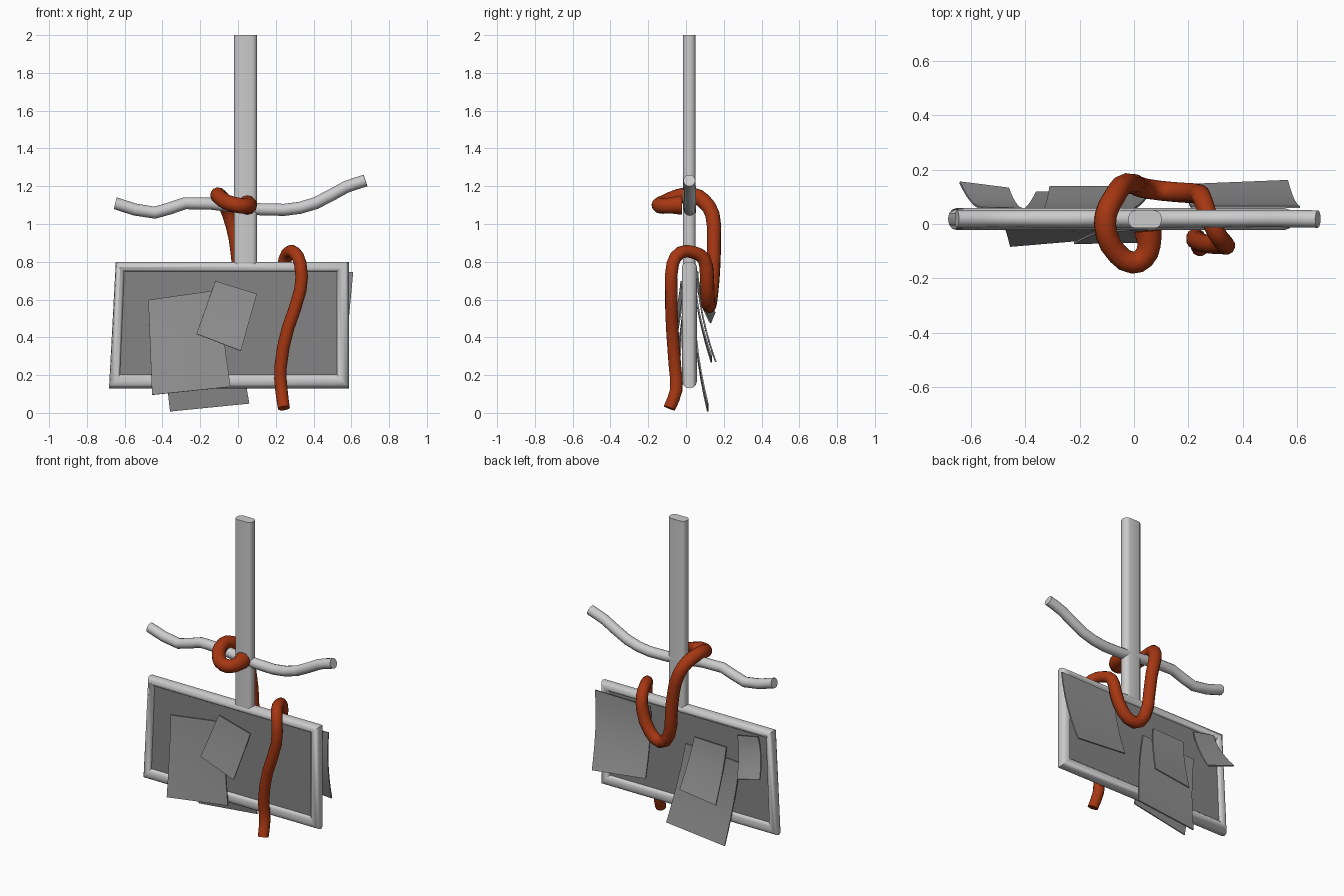
import bpy, bmesh
from math import cos, sin, pi
from mathutils import Vector

if "Cube" in bpy.data.objects:
    bpy.data.objects.remove(bpy.data.objects["Cube"])


def colour(name, r, g, b):
    m = bpy.data.materials.new(name)
    m.diffuse_color = (r, g, b, 1)
    m.use_nodes = True
    m.node_tree.nodes["Principled BSDF"].inputs["Base Color"].default_value = m.diffuse_color
    return m


rust = colour("rust_red", 0.38, 0.038, 0.006)
metal = colour("mid_grey", 0.55, 0.55, 0.55)
paper = colour("paper_grey", 0.29, 0.29, 0.29)
dark = colour("panel_grey", 0.23, 0.23, 0.23)


def select(ob):
    bpy.ops.object.select_all(action='DESELECT')
    ob.select_set(True)
    bpy.context.view_layer.objects.active = ob


def finish(name, bm, mat, thick=0, angle=40):
    bmesh.ops.recalc_face_normals(bm, faces=bm.faces)
    me = bpy.data.meshes.new(name)
    bm.to_mesh(me)
    bm.free()
    me.materials.append(mat)
    ob = bpy.data.objects.new(name, me)
    bpy.context.collection.objects.link(ob)
    select(ob)
    if thick:
        mod = ob.modifiers.new("thickness", 'SOLIDIFY')
        mod.thickness = thick
        mod.offset = 0
        bpy.ops.object.modifier_apply(modifier=mod.name)
    bpy.ops.object.shade_smooth_by_angle(angle=angle * pi / 180)


def tube(name, pts, radius, res, mat):
    """Round tube along a path of (x, y, z, radius factor) points."""
    cu = bpy.data.curves.new(name, 'CURVE')
    cu.dimensions = '3D'
    cu.bevel_depth = radius
    cu.bevel_resolution = 4
    cu.use_fill_caps = True
    cu.resolution_u = res
    sp = cu.splines.new('BEZIER')
    sp.bezier_points.add(len(pts) - 1)
    for bp, p in zip(sp.bezier_points, pts):
        bp.co = p[:3]
        bp.radius = p[3] if len(p) > 3 else 1
        bp.handle_left_type = bp.handle_right_type = 'AUTO'
    cu.materials.append(mat)
    ob = bpy.data.objects.new(name, cu)
    bpy.context.collection.objects.link(ob)
    select(ob)
    bpy.ops.object.convert(target='MESH')
    bpy.ops.object.shade_smooth_by_angle(angle=pi / 4)


def sheet(name, corners, y_top, y_bottom, bend=1.8, thick=0.008):
    """Curled paper: corners TL, TR, BR, BL in (x, z); y per left/right side."""
    tl, tr, br, bl = [Vector(c) for c in corners]
    bm = bmesh.new()
    n, m = 6, 2
    grid = []
    for i in range(n + 1):
        t = i / n
        row = []
        for j in range(m + 1):
            s = j / m
            p = tl.lerp(bl, t).lerp(tr.lerp(br, t), s)
            y0 = y_top[0] + (y_top[1] - y_top[0]) * s
            y1 = y_bottom[0] + (y_bottom[1] - y_bottom[0]) * s
            row.append(bm.verts.new((p.x, y0 + (y1 - y0) * t ** bend, p.y)))
        grid.append(row)
    for i in range(n):
        for j in range(m):
            bm.faces.new((grid[i][j], grid[i][j + 1], grid[i + 1][j + 1], grid[i + 1][j]))
    finish(name, bm, paper, thick)


# post with rounded-rectangle section
bm = bmesh.new()
ring = []
for sx, sy, a0 in ((1, 1, 0), (-1, 1, 1), (-1, -1, 2), (1, -1, 3)):
    for k in range(4):
        a = (a0 + k / 3) * pi / 2
        ring.append((0.04 + sx * 0.034 + 0.027 * cos(a), 0.0175 + sy * 0.006 + 0.027 * sin(a)))
lo = [bm.verts.new((x, y, 0.76)) for x, y in ring]
hi = [bm.verts.new((x, y, 2.0)) for x, y in ring]
bm.faces.new(lo)
bm.faces.new(hi)
for i in range(len(ring)):
    j = (i + 1) % len(ring)
    bm.faces.new((lo[i], lo[j], hi[j], hi[i]))
finish("post", bm, metal)

# rounded frame with mitred corners
outer = [(-0.647, 0.80), (0.587, 0.80), (0.587, 0.13), (-0.683, 0.13)]
inner = [(-0.60, 0.745), (0.52, 0.745), (0.52, 0.206), (-0.622, 0.206)]
sides = 12
bm = bmesh.new()
loops = []
for o, i in zip(outer, inner):
    o, i = Vector(o), Vector(i)
    mid, half = (o + i) / 2, (o - i) / 2
    loop = []
    for k in range(sides):
        a = 2 * pi * k / sides
        p = mid + half * cos(a)
        loop.append(bm.verts.new((p.x, 0.018 + 0.04 * sin(a), p.y)))
    loops.append(loop)
for c in range(4):
    a, b = loops[c], loops[(c + 1) % 4]
    for k in range(sides):
        l = (k + 1) % sides
        bm.faces.new((a[k], a[l], b[l], b[k]))
finish("sign_frame", bm, metal)

# board panel inside the frame
bm = bmesh.new()
mids = [((o[0] + i[0]) / 2, (o[1] + i[1]) / 2) for o, i in zip(outer, inner)]
f = [bm.verts.new((x, 0.003, z)) for x, z in mids]
b = [bm.verts.new((x, 0.034, z)) for x, z in mids]
bm.faces.new(f)
bm.faces.new(b)
for i in range(4):
    j = (i + 1) % 4
    bm.faces.new((f[i], f[j], b[j], b[i]))
finish("sign_panel", bm, dark)

# crooked crossbar
tube("crossbar", [(-0.65, 0.02, 1.11), (-0.44, 0.02, 1.06), (-0.28, 0.02, 1.11),
                  (0.0, 0.02, 1.09), (0.245, 0.02, 1.075), (0.41, 0.02, 1.11),
                  (0.57, 0.02, 1.195), (0.675, 0.018, 1.23)], 0.032, 2, metal)

# rope: round the post, down the back, over the board, down the front
tube("rope", [(0.05, -0.025, 1.10, 1.5), (0.055, -0.08, 1.098, 1.25), (0.035, -0.125, 1.095, 1.2),
              (-0.005, -0.142, 1.10, 1.2), (-0.06, -0.11, 1.115, 1.2), (-0.10, -0.04, 1.145, 1.2),
              (-0.103, 0.035, 1.153, 1.2), (-0.075, 0.095, 1.12, 1.2), (-0.045, 0.14, 1.05, 1.15),
              (-0.012, 0.147, 0.92, 1.1), (0.005, 0.145, 0.78, 1.1), (0.03, 0.133, 0.63, 1.1),
              (0.10, 0.122, 0.565, 1.1), (0.18, 0.115, 0.61, 1.1), (0.235, 0.11, 0.73, 1.1),
              (0.25, 0.095, 0.815, 1.05), (0.27, 0.04, 0.85), (0.30, -0.03, 0.848),
              (0.33, -0.07, 0.79), (0.33, -0.077, 0.65), (0.265, -0.073, 0.45),
              (0.225, -0.058, 0.24), (0.23, -0.052, 0.12), (0.243, -0.088, 0.025, 0.95)],
     0.034, 2, rust)

# curled papers on the front
sheet("front_paper_large", [(-0.475, 0.598), (-0.11, 0.65), (-0.04, 0.138), (-0.455, 0.095)],
      (-0.01, -0.01), (-0.08, -0.045), 1.2)
sheet("front_paper_small", [(-0.12, 0.698), (0.10, 0.63), (0.015, 0.328), (-0.22, 0.418)],
      (-0.025, -0.015), (-0.07, -0.065), 1.2)

# curled papers on the back
sheet("back_paper_right", [(0.21, 0.74), (0.61, 0.745), (0.565, 0.27), (0.19, 0.31)],
      (0.062, 0.062), (0.143, 0.158))
sheet("back_paper_low", [(-0.42, 0.54), (-0.03, 0.56), (0.06, 0.05), (-0.36, 0.008)],
      (0.045, 0.045), (0.115, 0.115))
sheet("back_paper_middle", [(-0.33, 0.62), (-0.10, 0.627), (-0.05, 0.30), (-0.31, 0.267)],
      (0.055, 0.055), (0.135, 0.135), 1.4)
sheet("back_paper_left", [(-0.56, 0.75), (-0.41, 0.72), (-0.46, 0.475), (-0.64, 0.53)],
      (0.058, 0.055), (0.153, 0.13))
